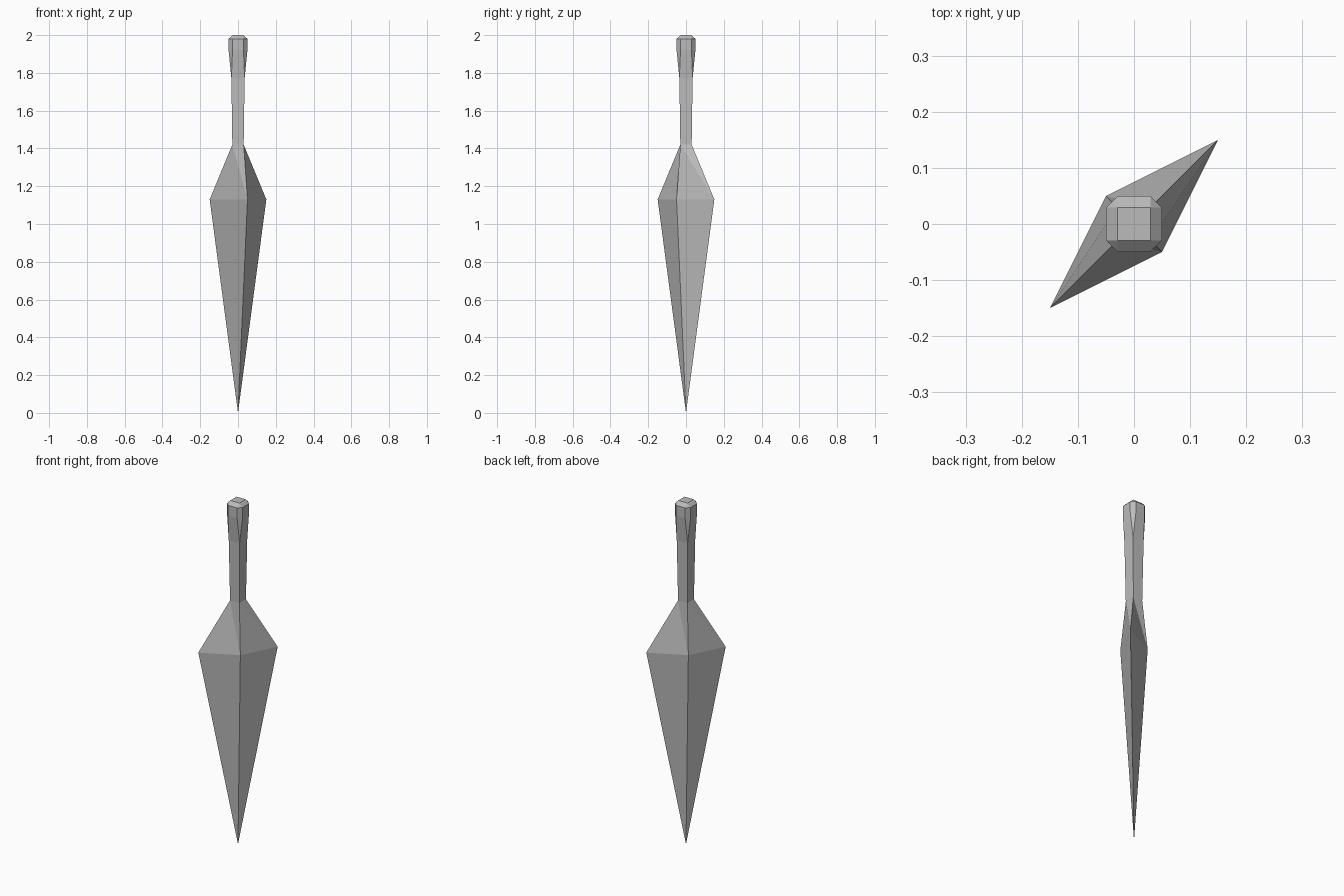
import bpy
import bmesh

cube = bpy.data.objects.get("Cube")
if cube:
    bpy.data.objects.remove(cube, do_unlink=True)

steel = bpy.data.materials.new("grey steel")
steel.use_nodes = True
grey = (0.5, 0.5, 0.5, 1)
steel.diffuse_color = grey
steel.node_tree.nodes["Principled BSDF"].inputs["Base Color"].default_value = grey


def ring(bm, points, z):
    return [bm.verts.new((x, y, z)) for x, y in points]


def square(r):
    return [(-r, -r), (r, -r), (r, r), (-r, r)]


def octagon(r, c):
    return [(-c, -r), (c, -r), (r, -c), (r, c), (c, r), (-c, r), (-r, c), (-r, -c)]


def bridge(bm, low, high):
    n = len(low)
    for i in range(n):
        j = (i + 1) % n
        bm.faces.new((low[i], low[j], high[j], high[i]))


def finish(bm, name):
    bmesh.ops.recalc_face_normals(bm, faces=bm.faces)
    mesh = bpy.data.meshes.new(name)
    bm.to_mesh(mesh)
    bm.free()
    mesh.materials.append(steel)
    bpy.context.collection.objects.link(bpy.data.objects.new(name, mesh))


# Blade: diamond section tapering to a point, shoulders rising to the neck
bm = bmesh.new()
tip = bm.verts.new((0, 0, 0))
wide = ring(bm, [(-0.15, -0.15), (0.05, -0.05), (0.15, 0.15), (-0.05, 0.05)], 1.13)
neck = ring(bm, square(0.03), 1.42)
for i in range(4):
    j = (i + 1) % 4
    bm.faces.new((tip, wide[j], wide[i]))
    # front and back shoulders fold from the narrow corner, sides from the wide one
    bm.faces.new((wide[i], wide[j], neck[i]))
    bm.faces.new((wide[j], neck[j], neck[i]))
finish(bm, "blade")

# Handle: square grip flaring into a chamfered pommel
bm = bmesh.new()
base = ring(bm, square(0.03), 1.42)
grip = ring(bm, square(0.035), 1.77)
flare = ring(bm, octagon(0.05, 0.029), 1.92)
rim = ring(bm, octagon(0.05, 0.029), 1.98)
cap = ring(bm, square(0.029), 2.0)
bridge(bm, base, grip)
bridge(bm, flare, rim)
for low, high in ((grip, flare), (cap, rim)):
    for i in range(4):
        a, b, c = high[2 * i], high[2 * i + 1], high[(2 * i + 2) % 8]
        j = (i + 1) % 4
        bm.faces.new((low[i], low[j], b, a))
        bm.faces.new((low[j], c, b))
bm.faces.new(cap)
finish(bm, "handle")
